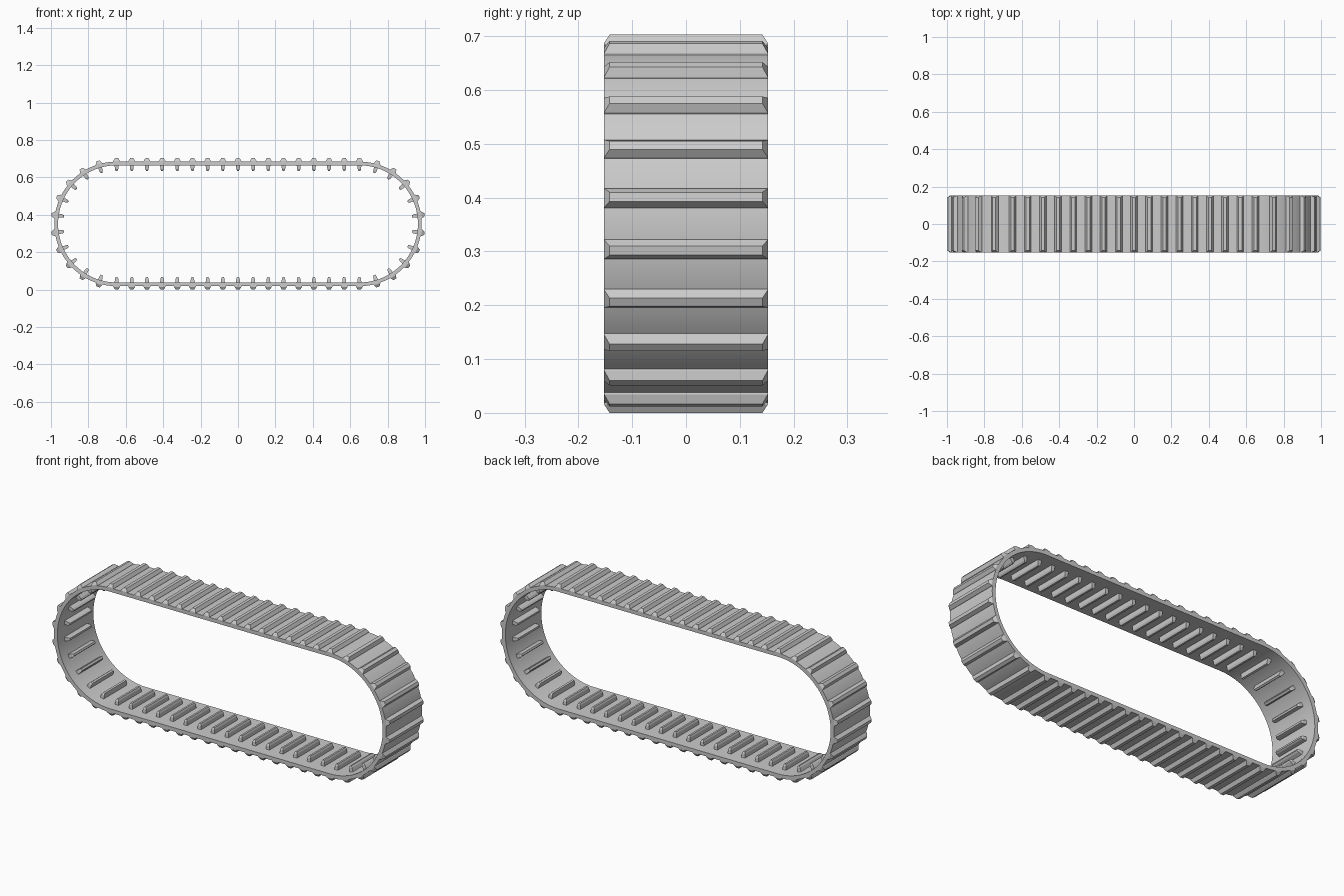
import bpy, bmesh, math
from mathutils import Vector

if "Cube" in bpy.data.objects:
    bpy.data.objects.remove(bpy.data.objects["Cube"])

CX, CZ = 0.649, 0.3515            # arc centre offset and mid height
R_OUT, R_IN, R_TIP = 0.333, 0.313, 0.3515
HALF_W = 0.152
STRAIGHT, ARC = 16, 11            # link spacings per straight run and per end

grey = bpy.data.materials.new("track grey")
grey.diffuse_color = (0.6, 0.6, 0.6, 1)
grey.use_nodes = True
grey.node_tree.nodes["Principled BSDF"].inputs["Base Color"].default_value = grey.diffuse_color


def finish(bm, name):
    bmesh.ops.recalc_face_normals(bm, faces=bm.faces)
    me = bpy.data.meshes.new(name)
    bm.to_mesh(me)
    bm.free()
    me.materials.append(grey)
    ob = bpy.data.objects.new(name, me)
    bpy.context.collection.objects.link(ob)
    return ob


def stations(n_straight, n_arc):
    """Centre point and outward angle at even steps round the loop."""
    out = []
    for side in (0, 1):
        s = 1 - 2 * side
        for i in range(n_straight):
            out.append((s * (-CX + 2 * CX * i / n_straight), math.pi / 2 + math.pi * side))
        for i in range(n_arc):
            out.append((s * CX, math.pi / 2 + math.pi * side - math.pi * i / n_arc))
    return out


def block(bm, cx, ang, levels):
    """Stacked rectangles (radius, half thickness, half width) lofted outward."""
    n = Vector((math.cos(ang), 0, math.sin(ang)))
    t = Vector((-n.z, 0, n.x))
    rings = []
    for r, ht, hw in levels:
        c = Vector((cx, 0, CZ)) + n * r
        rings.append([bm.verts.new(c + t * a * ht + Vector((0, b * hw, 0)))
                      for a, b in ((-1, -1), (1, -1), (1, 1), (-1, 1))])
    bm.faces.new(rings[0])
    bm.faces.new(rings[-1])
    for p, q in zip(rings, rings[1:]):
        for i in range(4):
            j = (i + 1) % 4
            bm.faces.new((p[i], p[j], q[j], q[i]))


# belt: rectangular section swept round the loop
bm = bmesh.new()
rings = []
for cx, ang in stations(1, 44):
    rings.append([bm.verts.new((cx + r * math.cos(ang), y, CZ + r * math.sin(ang)))
                  for r, y in ((R_IN, -HALF_W), (R_OUT, -HALF_W), (R_OUT, HALF_W), (R_IN, HALF_W))])
for k, p in enumerate(rings):
    q = rings[(k + 1) % len(rings)]
    for i in range(4):
        j = (i + 1) % 4
        bm.faces.new((p[i], p[j], q[j], q[i]))
belt = finish(bm, "belt")
bpy.context.view_layer.objects.active = belt
belt.select_set(True)
bpy.ops.object.shade_smooth_by_angle(angle=math.radians(30))

# outer treads and inner drive teeth at every link
treads, teeth = bmesh.new(), bmesh.new()
for cx, ang in stations(STRAIGHT, ARC):
    block(treads, cx, ang, [(R_OUT - 0.006, 0.019, HALF_W), (R_OUT + 0.003, 0.018, HALF_W),
                            (R_TIP, 0.0085, HALF_W - 0.01)])
    block(teeth, cx, ang, [(R_IN + 0.005, 0.011, 0.097), (R_IN - 0.02, 0.009, 0.095),
                           (R_IN - 0.029, 0.005, 0.09)])
finish(treads, "outer_treads")
finish(teeth, "drive_teeth")
